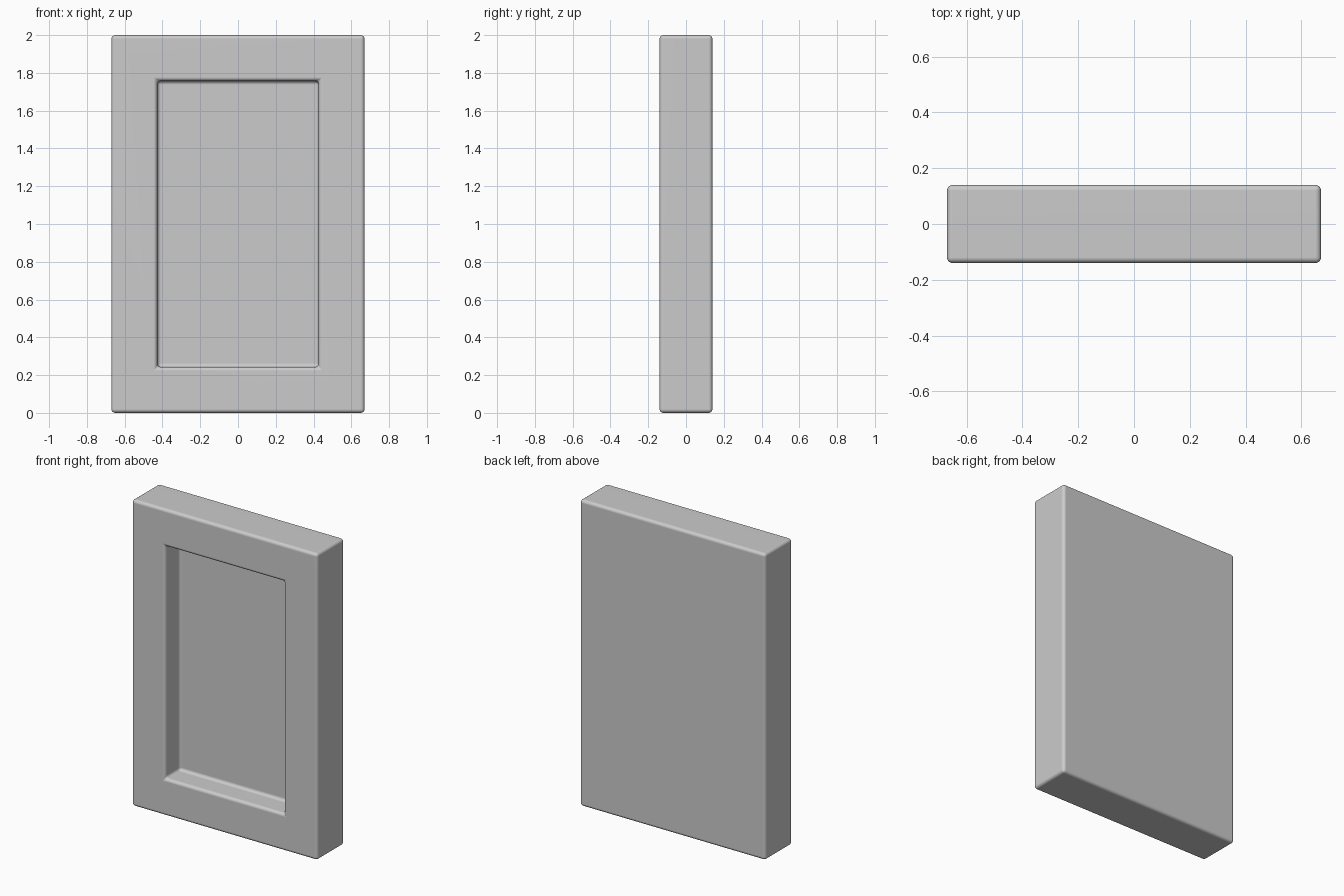
import bpy
import bmesh
from mathutils import Matrix, Vector

cube = bpy.data.objects.get("Cube")
if cube:
    bpy.data.objects.remove(cube, do_unlink=True)

WIDTH, DEPTH, HEIGHT = 1.34, 0.28, 2.0
OPENING_HALF_WIDTH, OPENING_HALF_HEIGHT = 0.427, 0.757
RECESS, ROUNDING = 0.15, 0.02

# Plain grey finish
grey = bpy.data.materials.new("light_grey")
grey.use_nodes = True
colour = (0.6, 0.6, 0.6, 1)
grey.diffuse_color = colour
grey.node_tree.nodes["Principled BSDF"].inputs["Base Color"].default_value = colour

# Solid slab
bm = bmesh.new()
bmesh.ops.create_cube(bm, size=1, matrix=Matrix.Translation((0, 0, HEIGHT / 2))
                      @ Matrix.Diagonal((WIDTH, DEPTH, HEIGHT, 1)))
bm.normal_update()

# Front border, then the sunken panel
front = min(bm.faces, key=lambda f: f.normal.y)
bmesh.ops.inset_region(bm, faces=[front], thickness=0.1)
centre = Vector((0, -DEPTH / 2, HEIGHT / 2))
for v in front.verts:
    v.co.x = OPENING_HALF_WIDTH if v.co.x > 0 else -OPENING_HALF_WIDTH
    v.co.z = centre.z + (OPENING_HALF_HEIGHT if v.co.z > centre.z else -OPENING_HALF_HEIGHT)
panel = bmesh.ops.extrude_discrete_faces(bm, faces=[front])["faces"][0]
for v in panel.verts:
    v.co.y += RECESS
bm.normal_update()

# Rounded edges inside and out
sharp = [e for e in bm.edges if e.calc_face_angle(0) > 0.5]
bmesh.ops.bevel(bm, geom=sharp, offset=ROUNDING, segments=4, profile=0.5,
                affect='EDGES', clamp_overlap=True)
bmesh.ops.recalc_face_normals(bm, faces=bm.faces)
for f in bm.faces:
    f.smooth = True

mesh = bpy.data.meshes.new("recessed_panel")
bm.to_mesh(mesh)
bm.free()
mesh.materials.append(grey)
panel_object = bpy.data.objects.new("recessed_panel", mesh)
bpy.context.collection.objects.link(panel_object)

# Keep the broad faces flat while the edges stay smooth
normals = panel_object.modifiers.new("flat_faces", 'WEIGHTED_NORMAL')
normals.keep_sharp = True
